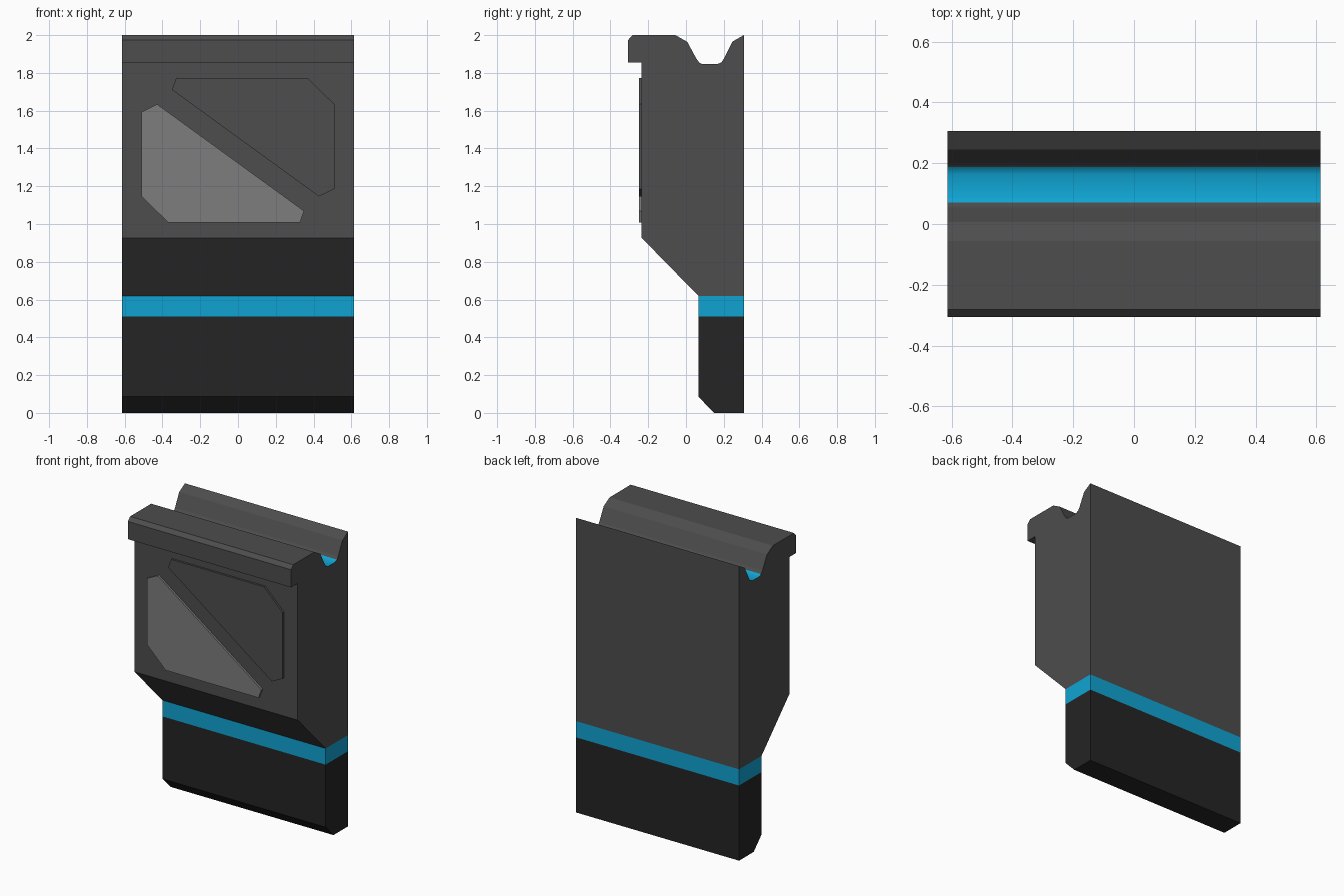
import bpy, bmesh
from mathutils import Vector

if "Cube" in bpy.data.objects:
    bpy.data.objects.remove(bpy.data.objects["Cube"])


def material(name, rgb):
    m = bpy.data.materials.new(name)
    m.diffuse_color = (*rgb, 1)
    m.use_nodes = True
    m.node_tree.nodes["Principled BSDF"].inputs["Base Color"].default_value = m.diffuse_color
    return m


GREY = material("dark grey", (0.074, 0.074, 0.074))
BLACK = material("near black", (0.018, 0.018, 0.018))
BLUE = material("bright blue", (0.005, 0.37, 0.65))
LIGHT = material("light grey", (0.205, 0.205, 0.205))


def prism(points, offset):
    """Extrude a closed flat outline along the offset vector."""
    bm = bmesh.new()
    face = bm.faces.new([bm.verts.new(p) for p in points])
    ext = bmesh.ops.extrude_face_region(bm, geom=[face], use_keep_orig=True)
    verts = [v for v in ext["geom"] if isinstance(v, bmesh.types.BMVert)]
    bmesh.ops.translate(bm, verts=verts, vec=Vector(offset))
    bmesh.ops.recalc_face_normals(bm, faces=bm.faces)
    return bm


def finish(bm, name, mats):
    mesh = bpy.data.meshes.new(name)
    bm.to_mesh(mesh)
    bm.free()
    for m in mats:
        mesh.materials.append(m)
    ob = bpy.data.objects.new(name, mesh)
    bpy.context.collection.objects.link(ob)
    return ob


# Wall body: side profile (y, z) extruded across the width
HALF = 0.613
BAND_LOW, BAND_HIGH = 0.51, 0.62
profile = [
    (0.306, 0), (0.306, 2.0),
    (0.245, 1.965), (0.2, 1.875), (0.187, 1.855), (0.163, 1.846),   # groove back
    (0.088, 1.846), (0.07, 1.855), (0.055, 1.875), (0.007, 1.964),  # groove front
    (-0.056, 2.0), (-0.282, 2.0), (-0.306, 1.975), (-0.306, 1.855),  # front lip
    (-0.235, 1.855), (-0.235, 0.927), (0.065, BAND_HIGH),
    (0.065, 0.086), (0.149, 0),
]
bm = prism([(-HALF, y, z) for y, z in profile], (2 * HALF, 0, 0))
for z in (BAND_LOW, BAND_HIGH):
    bmesh.ops.bisect_plane(bm, geom=bm.verts[:] + bm.edges[:] + bm.faces[:],
                           dist=1e-5, plane_co=(0, 0, z), plane_no=(0, 0, 1))

# Colour by height; the groove floor is blue and softly rounded
for f in bm.faces:
    c = f.calc_center_median()
    if c.z < BAND_LOW:
        f.material_index = 1
    elif c.z < BAND_HIGH:
        f.material_index = 2
    if 0.05 < c.y < 0.205 and 1.84 < c.z < 1.87 and f.normal.z > 0.3:
        f.smooth = True
        if c.z < 1.856:
            f.material_index = 2
finish(bm, "wall_body", [GREY, BLACK, BLUE])

# Front panels: one outline, used again turned half a circle about the centre
outline = [(-0.51, 1.146), (-0.51, 1.594), (-0.428, 1.634),
           (0.35, 1.069), (0.328, 1.008), (-0.37, 1.008)]
CENTRE_Z = 1.39
for name, s, mat in (("light_panel", 1, LIGHT), ("dark_panel", -1, GREY)):
    pts = [(s * x, -0.235, CENTRE_Z + s * (z - CENTRE_Z)) for x, z in outline]
    finish(prism(pts, (0, -0.014, 0)), name, [mat])
